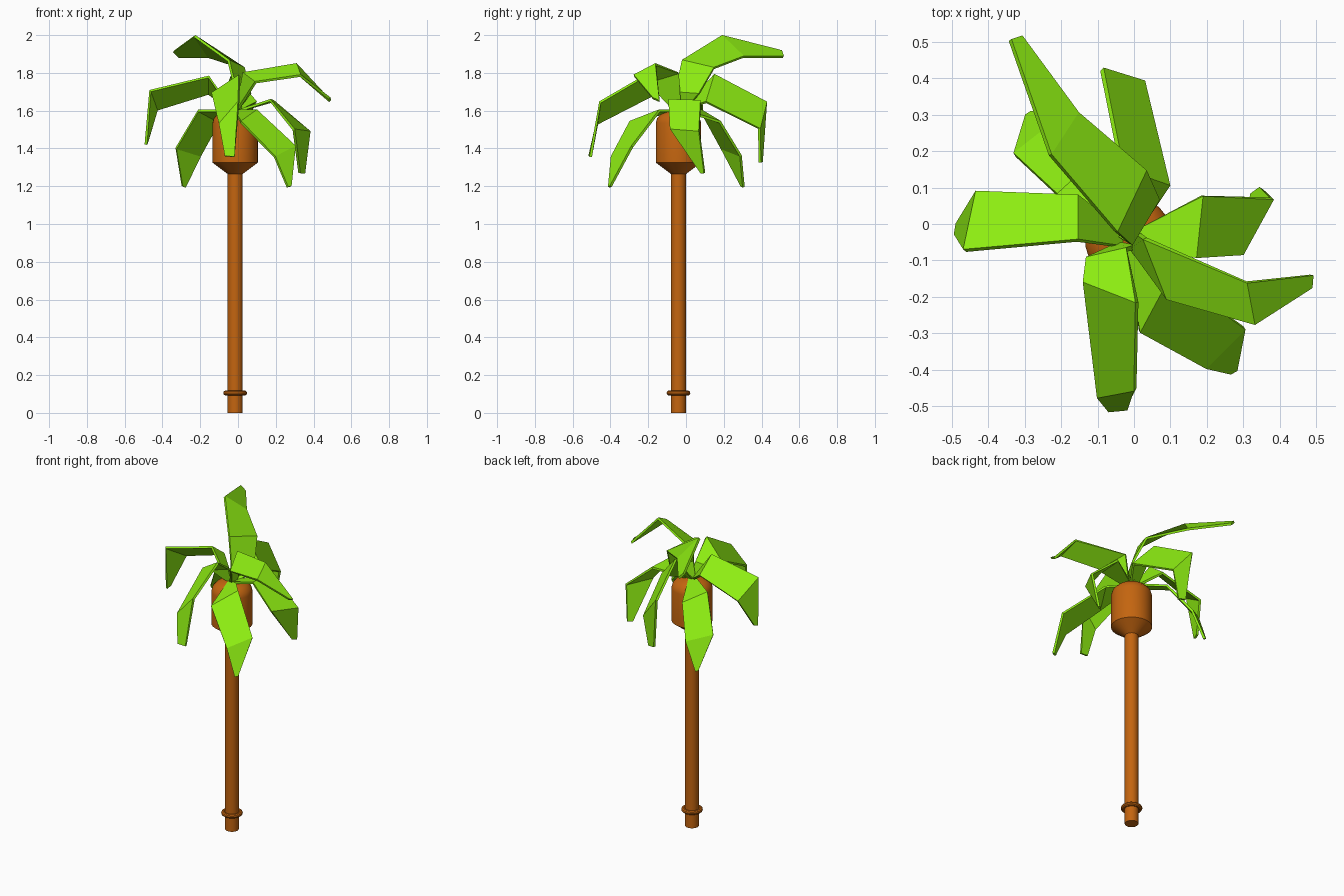
import bpy, math
from mathutils import Vector

if "Cube" in bpy.data.objects:
    bpy.data.objects.remove(bpy.data.objects["Cube"])

CX, CY = -0.015, -0.04  # trunk axis


def material(name, color):
    m = bpy.data.materials.new(name)
    m.diffuse_color = (*color, 1)
    m.use_nodes = True
    m.node_tree.nodes["Principled BSDF"].inputs["Base Color"].default_value = m.diffuse_color
    return m


BARK = material("bark", (0.55, 0.13, 0.005))
GREEN = material("leaf_green", (0.27, 0.85, 0.006))


def add_mesh(name, verts, faces, mat):
    me = bpy.data.meshes.new(name)
    me.from_pydata(verts, [], faces)
    me.materials.append(mat)
    ob = bpy.data.objects.new(name, me)
    bpy.context.collection.objects.link(ob)
    return ob


def smooth(ob):
    bpy.ops.object.select_all(action='DESELECT')
    ob.select_set(True)
    bpy.context.view_layer.objects.active = ob
    bpy.ops.object.shade_smooth_by_angle(angle=math.radians(30))


def lathe(name, profile, n=32):
    """Revolve (radius, height) points about the trunk axis, capped at both ends."""
    verts = [(CX + r * math.cos(math.tau * i / n), CY + r * math.sin(math.tau * i / n), z)
             for r, z in profile for i in range(n)]
    faces = [(k * n + i, k * n + (i + 1) % n, (k + 1) * n + (i + 1) % n, (k + 1) * n + i)
             for k in range(len(profile) - 1) for i in range(n)]
    faces += [tuple(reversed(range(n))), tuple(range(len(verts) - n, len(verts)))]
    smooth(add_mesh(name, verts, faces, BARK))


def leaf(name, *stations):
    """Folded blade: each station is its high edge point then its low edge point."""
    verts = [p for s in stations for p in s]
    faces = [(2 * k + 1, 2 * k + 3, 2 * k + 2, 2 * k) for k in range(len(stations) - 1)]
    ob = add_mesh(name, verts, faces, GREEN)
    sol = ob.modifiers.new("thickness", 'SOLIDIFY')
    sol.thickness = 0.014
    sol.offset = 0


def root(dx, dy):
    """Narrow leaf root at the crown, facing the given outward direction."""
    d = Vector((dx, dy, 0)).normalized()
    c = Vector((CX, CY, 1.6)) + d * 0.02
    side = Vector((-d.y, d.x, 0)) * 0.022
    return tuple(c + side), tuple(c - side)


# Trunk, crown and base ring
lathe("trunk", [(0.04, 0), (0.04, 1.275)])
lathe("crown", [(0.04, 1.265), (0.12, 1.325), (0.12, 1.535), (0.113, 1.56),
                (0.09, 1.585), (0.05, 1.6), (0.01, 1.605)])
bpy.ops.mesh.primitive_torus_add(major_segments=32, minor_segments=10, major_radius=0.05,
                                 minor_radius=0.013, location=(CX, CY, 0.105))
ring = bpy.context.object
ring.name = "trunk_ring"
ring.data.materials.append(BARK)
smooth(ring)

# Upper leaves
leaf("leaf_back_left_upper", root(-0.5, 0.8),
     ((-0.01, -0.055, 1.70), (0.065, 0.07, 1.69)),
     ((-0.05, -0.02, 1.865), (0.03, 0.148, 1.825)),
     ((-0.23, 0.19, 1.995), (-0.155, 0.305, 1.885)),
     ((-0.34, 0.505, 1.915), (-0.31, 0.515, 1.885)))
leaf("leaf_back", root(0.1, 1),
     ((-0.033, 0.15, 1.79), (0.095, 0.107, 1.645)),
     ((-0.088, 0.425, 1.645), (0.027, 0.388, 1.505)),
     ((-0.055, 0.40, 1.33), (-0.01, 0.39, 1.325)))
leaf("leaf_left", root(-1, 0),
     ((-0.155, -0.045, 1.78), (-0.155, 0.077, 1.69)),
     ((-0.465, -0.073, 1.705), (-0.43, 0.088, 1.605)),
     ((-0.488, -0.03, 1.42), (-0.483, 0.0, 1.43)))
leaf("leaf_front", root(-0.2, -1),
     ((-0.02, -0.07, 1.69), (-0.13, -0.095, 1.665)),
     ((0.008, -0.215, 1.785), (-0.137, -0.16, 1.69)),
     ((0.003, -0.455, 1.645), (-0.1, -0.472, 1.53)),
     ((-0.018, -0.505, 1.355), (-0.07, -0.51, 1.36)))
leaf("leaf_front_right_upper", root(1, -0.4),
     ((0.03, -0.04, 1.80), (0.093, -0.205, 1.75)),
     ((0.31, -0.16, 1.845), (0.33, -0.275, 1.785)),
     ((0.488, -0.14, 1.65), (0.485, -0.175, 1.665)))

# Lower drooping leaves
leaf("leaf_back_left_lower", root(-1, 1),
     ((-0.21, 0.08, 1.60), (-0.10, 0.18, 1.54)),
     ((-0.328, 0.19, 1.40), (-0.20, 0.29, 1.36)),
     ((-0.295, 0.295, 1.20), (-0.28, 0.305, 1.195)))
leaf("leaf_front_right_lower", root(0.6, -0.8),
     ((0.10, -0.14, 1.60), (0.015, -0.295, 1.54)),
     ((0.303, -0.285, 1.41), (0.195, -0.393, 1.355)),
     ((0.28, -0.398, 1.20), (0.262, -0.408, 1.195)))
leaf("leaf_right", root(1, 0),
     ((0.187, 0.077, 1.65), (0.17, -0.093, 1.655)),
     ((0.378, 0.07, 1.49), (0.295, -0.083, 1.50)),
     ((0.35, 0.098, 1.27), (0.325, 0.08, 1.27)))
